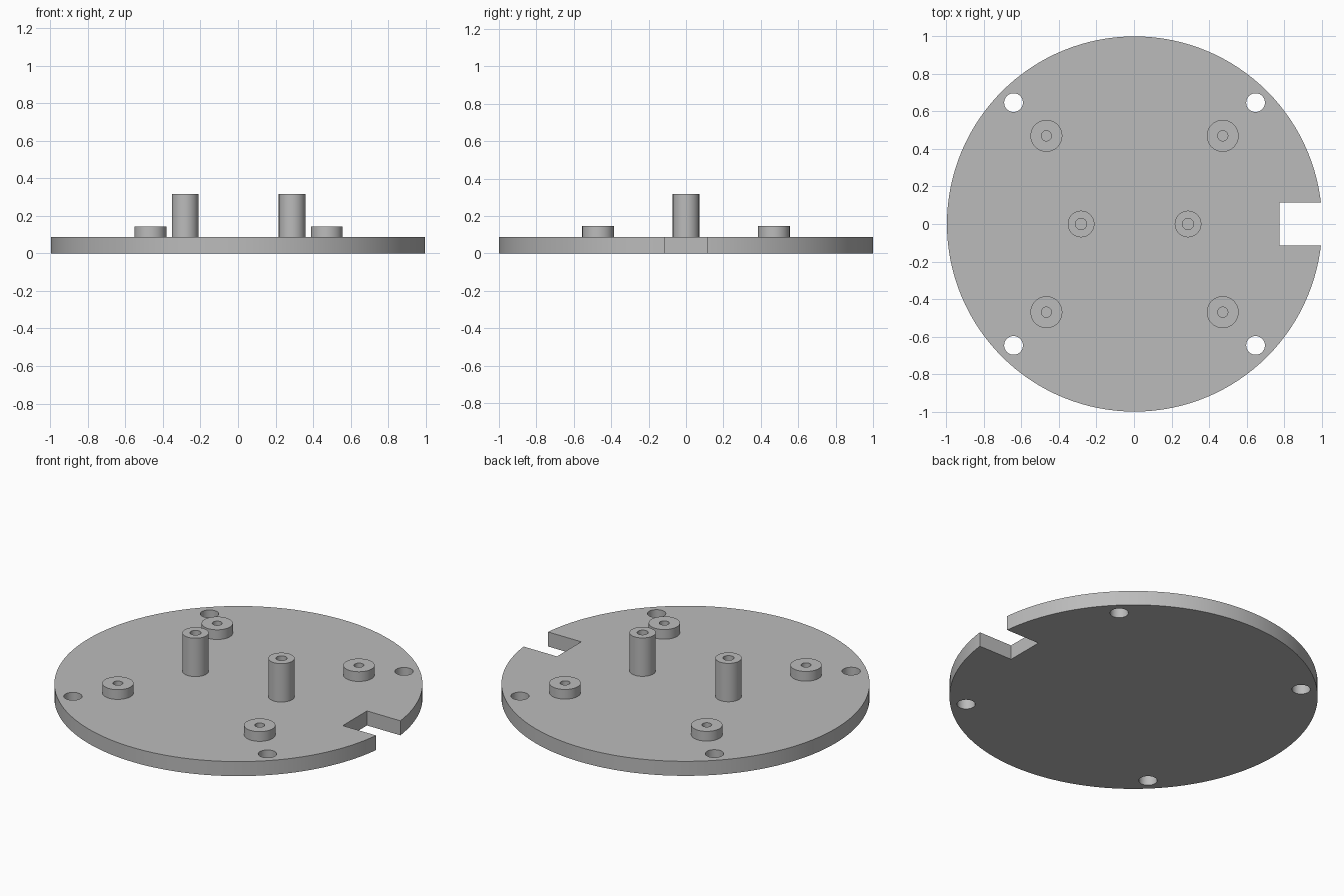
import bpy
import bmesh
from math import radians

CX = 0.003            # disc centre; the notch shortens the +x side
PLATE_TOP = 0.087

default = bpy.data.objects.get("Cube")
if default:
    bpy.data.objects.remove(default, do_unlink=True)

grey = bpy.data.materials.new("plain grey")
grey.use_nodes = True
grey.diffuse_color = (0.5, 0.5, 0.5, 1)
grey.node_tree.nodes["Principled BSDF"].inputs["Base Color"].default_value = (0.5, 0.5, 0.5, 1)


def activate(obj):
    bpy.ops.object.select_all(action='DESELECT')
    obj.select_set(True)
    bpy.context.view_layer.objects.active = obj


def cylinder(name, x, y, z0, z1, radius, sides):
    bpy.ops.mesh.primitive_cylinder_add(
        vertices=sides, radius=radius, depth=z1 - z0,
        location=(CX + x, y, (z0 + z1) / 2))
    obj = bpy.context.object
    obj.name = name
    return obj


def cut(target, cutter):
    cutter.hide_render = True
    mod = target.modifiers.new("cut", 'BOOLEAN')
    mod.operation = 'DIFFERENCE'
    mod.solver = 'EXACT'
    mod.object = cutter
    activate(target)
    bpy.ops.object.modifier_apply(modifier=mod.name)
    bpy.data.objects.remove(cutter, do_unlink=True)


def finish(obj):
    obj.data.materials.clear()
    obj.data.materials.append(grey)
    activate(obj)
    bpy.ops.object.shade_smooth_by_angle(angle=radians(30))


def standoff(name, x, y, top, radius, bore):
    # Revolved tube wall with a blind bore reaching the plate surface
    bm = bmesh.new()
    base = PLATE_TOP
    profile = [(radius, base), (radius, top), (bore, top), (bore, base)]
    verts = [bm.verts.new((r, 0, z)) for r, z in profile]
    edges = [bm.edges.new(pair) for pair in zip(verts, verts[1:])]
    bmesh.ops.spin(bm, geom=verts + edges, cent=(0, 0, 0), axis=(0, 0, 1),
                   angle=radians(360), steps=48, use_merge=True)
    bmesh.ops.remove_doubles(bm, verts=bm.verts, dist=0.0001)
    bmesh.ops.recalc_face_normals(bm, faces=bm.faces)
    # Outer wall must face outward
    outer = max(bm.faces, key=lambda f: f.calc_center_median().xy.length)
    if outer.normal.dot(outer.calc_center_median()) < 0:
        bmesh.ops.reverse_faces(bm, faces=bm.faces)
    mesh = bpy.data.meshes.new(name)
    bm.to_mesh(mesh)
    bm.free()
    obj = bpy.data.objects.new(name, mesh)
    bpy.context.collection.objects.link(obj)
    obj.location = (CX + x, y, 0)
    finish(obj)


# Round base plate with edge notch and four through holes
plate = cylinder("base_plate", 0, 0, 0, PLATE_TOP, 1.0, 128)
bpy.ops.mesh.primitive_cube_add(size=1, location=(CX + 0.972, 0, 0.05))
notch = bpy.context.object
notch.scale = (0.4, 0.23, 0.4)
cut(plate, notch)

corners = [(sx, sy) for sx in (-1, 1) for sy in (-1, 1)]
for sx, sy in corners:
    cut(plate, cylinder("hole_cutter", sx * 0.645, sy * 0.647, -0.1, 0.2, 0.05, 40))
finish(plate)

# Four short bosses
for sx, sy in corners:
    name = ("back" if sy > 0 else "front") + ("_left" if sx > 0 else "_right") + "_boss"
    standoff(name, sx * 0.47, sy * 0.47, 0.145, 0.085, 0.027)

# Two tall pillars
for sx, side in ((1, "left"), (-1, "right")):
    standoff(side + "_pillar", sx * 0.285, 0, 0.317, 0.071, 0.03)
